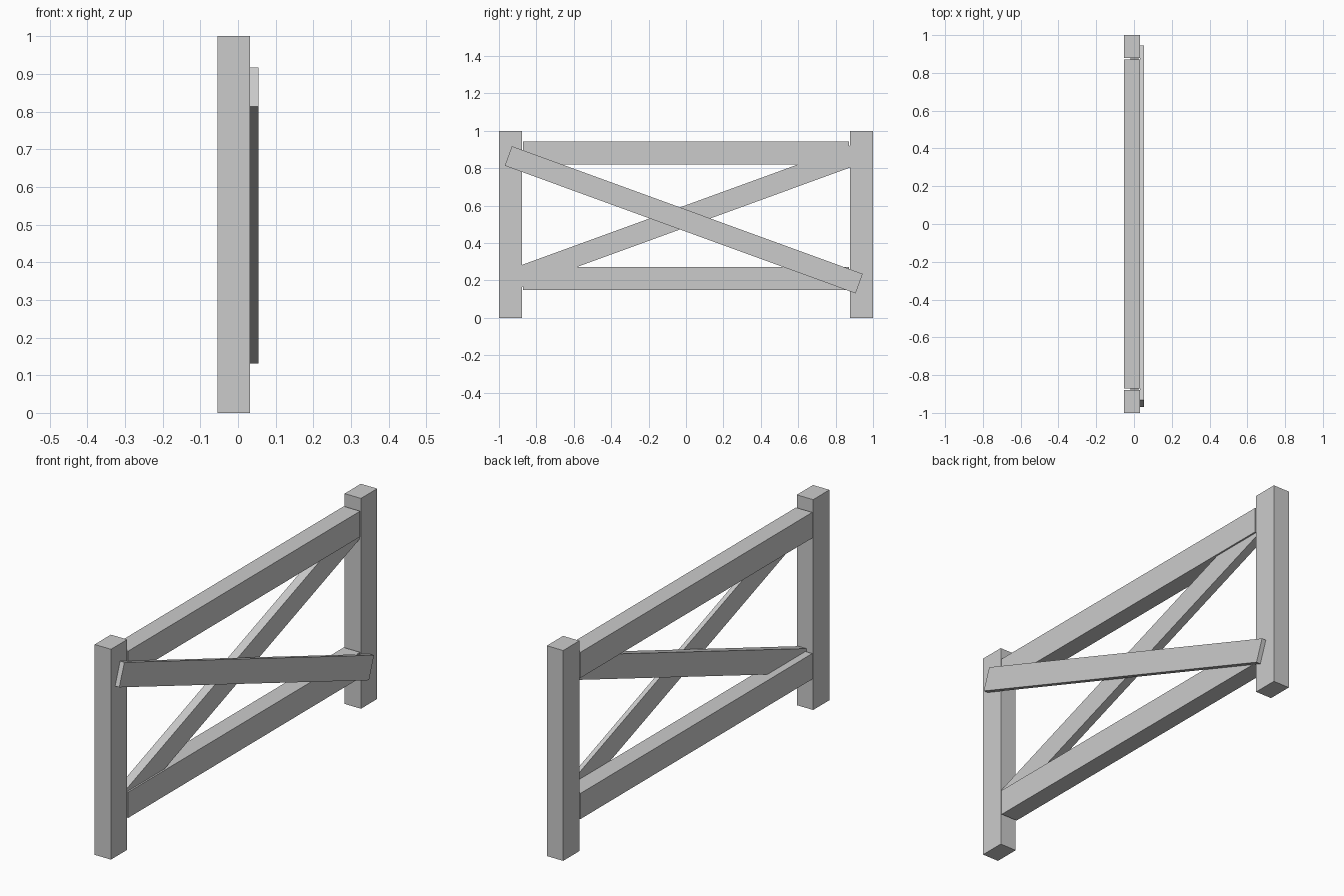
import bpy
from math import radians

if "Cube" in bpy.data.objects:
    bpy.data.objects.remove(bpy.data.objects["Cube"])


def beam(name, x0, x1, y, z, length_y, height_z, tilt=0.0):
    """Rectangular timber between x0 and x1, centred on (y, z), tilted about x."""
    bpy.ops.mesh.primitive_cube_add(size=1, location=((x0 + x1) / 2, y, z))
    ob = bpy.context.object
    ob.name = name
    ob.scale = (x1 - x0, length_y, height_z)
    bpy.ops.object.transform_apply(location=False, rotation=False, scale=True)
    ob.rotation_euler.x = radians(tilt)
    return ob


BACK, FRONT = -0.054, 0.032

# Upright posts at both ends
for side, label in ((-1, "near"), (1, "far")):
    beam(f"post_{label}", BACK, FRONT, side * 0.939, 0.5, 0.122, 1.0)

# Horizontal rails, stopping just short of the posts
for label, z in (("lower", 0.21), ("upper", 0.881)):
    beam(f"rail_{label}", BACK, FRONT, 0, z, 1.743, 0.122)

# Inner brace, rising between the rails
beam("brace_inner", -0.018, 0.024, 0, 0.543, 1.93, 0.111, 20)

# Outer brace, a thin plank fixed across the face of the posts
beam("brace_outer", FRONT, 0.054, -0.012, 0.524, 1.996, 0.111, -20)
